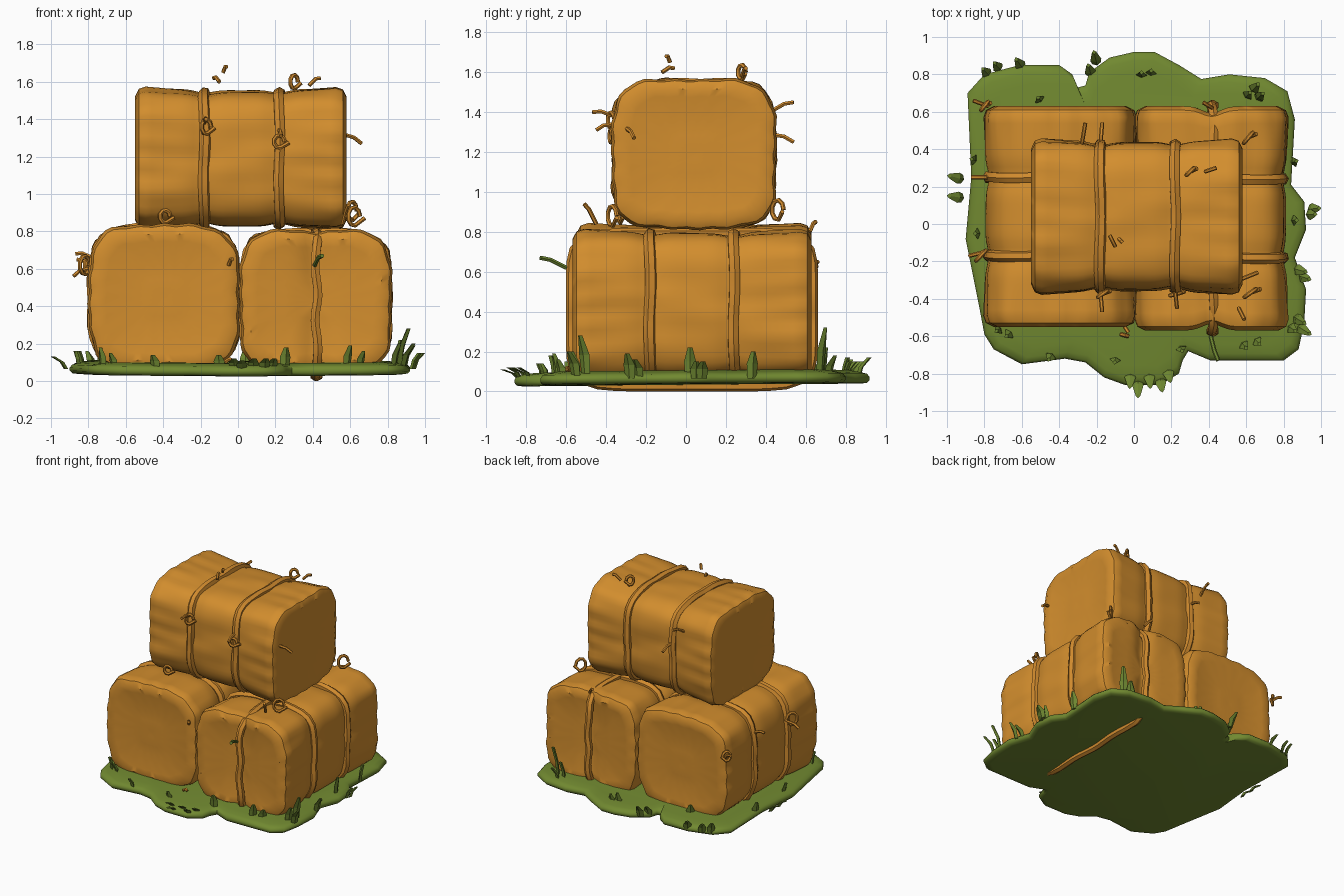
import bpy, bmesh, math, random
from mathutils import Vector
from math import sin, cos, pi, exp

if "Cube" in bpy.data.objects:
    bpy.data.objects.remove(bpy.data.objects["Cube"])

random.seed(4)

def material(name, rgb):
    m = bpy.data.materials.new(name)
    m.diffuse_color = (*rgb, 1)
    m.use_nodes = True
    m.node_tree.nodes["Principled BSDF"].inputs["Base Color"].default_value = m.diffuse_color
    return m

HAY = material("golden hay", (0.65, 0.27, 0.027))
TWINE = material("twine", (0.63, 0.255, 0.027))
GRASS = material("turf green", (0.165, 0.25, 0.03))
BLADE = material("blade green", (0.155, 0.24, 0.03))

def finish(bm, name, mat, angle=35):
    bmesh.ops.recalc_face_normals(bm, faces=bm.faces)
    me = bpy.data.meshes.new(name)
    bm.to_mesh(me)
    bm.free()
    ob = bpy.data.objects.new(name, me)
    bpy.context.collection.objects.link(ob)
    me.materials.append(mat)
    bpy.ops.object.select_all(action='DESELECT')
    ob.select_set(True)
    bpy.context.view_layer.objects.active = ob
    if angle:
        bpy.ops.object.shade_smooth_by_angle(angle=math.radians(angle))
    return ob

def loft(bm, rings):
    """Skin a list of equal rings of points and close both ends."""
    vs = [[bm.verts.new(p) for p in r] for r in rings]
    n = len(vs[0])
    for a, b in zip(vs, vs[1:]):
        for i in range(n):
            bm.faces.new((a[i], a[(i + 1) % n], b[(i + 1) % n], b[i]))
    bm.faces.new(vs[0][::-1])
    bm.faces.new(vs[-1])

def tube(name, pts, radius, closed=False, mat=TWINE):
    cu = bpy.data.curves.new(name, 'CURVE')
    cu.dimensions = '3D'
    cu.bevel_depth, cu.bevel_resolution = radius, 1
    cu.use_fill_caps = True
    sp = cu.splines.new('POLY')
    sp.points.add(len(pts) - 1)
    for p, q in zip(sp.points, pts):
        p.co = (*q, 1)
    sp.use_cyclic_u = closed
    ob = bpy.data.objects.new(name, cu)
    bpy.context.collection.objects.link(ob)
    cu.materials.append(mat)
    bpy.ops.object.select_all(action='DESELECT')
    ob.select_set(True)
    bpy.context.view_layer.objects.active = ob
    bpy.ops.object.convert(target='MESH')
    bpy.ops.object.shade_smooth_by_angle(angle=math.radians(50))

def squircle(t, n):
    r = (abs(cos(t)) ** n + abs(sin(t)) ** n) ** (-1 / n)
    return r * cos(t), r * sin(t)

def bale(name, axis, centre, half, straps, n, flare, phase, groove=None):
    """Puffy bale: half = (along axis, across, up); pinched at each strap."""
    L, W, H = half
    N = 80

    def place(a, u, v):
        p = (a, u, v) if axis == 'x' else (u, a, v)
        return Vector(p) + Vector(centre)

    def ring(a, s, lump=1.0):
        pinch = sum(exp(-((a - k) / 0.065) ** 2) for k in straps)
        s *= 1 - 0.045 * pinch * lump + flare * ((a / L) ** 2 - 0.5)
        end = (a / L) ** 2
        pts = []
        for i in range(N):
            t = 2 * pi * i / N
            x, y = squircle(t, n)
            # wrinkles run along the bale and deepen towards its ends
            w = s * (1 + lump * (0.010 * sin(7 * t + phase + 4 * a)
                                 + (0.002 + 0.012 * end) * sin(19 * t - 4 * a + phase * 2)
                                 + 0.005 * sin(11 * t + 9 * a + phase)))
            u, v, b = x * W * w, y * H * w, a
            if groove is not None:
                g = exp(-((u - groove) / 0.07) ** 2)
                b *= 1 - 0.06 * g
                v *= 1 - 0.03 * g
            pts.append(place(b, u, v))
        return pts

    # cap rings with faint concentric ripples, then the long body
    cap = [(0.97, 0.05), (0.975, 0.25), (0.965, 0.42), (0.985, 0.6), (0.985, 0.76), (1.0, 0.86), (0.965, 0.965)]
    body = [L * 0.9 * (i / 16 - 1) for i in range(33)]
    rings = [ring(-L * a, s, 0.8) for a, s in cap]
    rings += [ring(a, 1.0) for a in body]
    rings += [ring(L * a, s, 0.8) for a, s in reversed(cap)]
    bm = bmesh.new()
    loft(bm, rings)
    finish(bm, name, HAY, 40)
    # twine loops sunk into the pinches
    for j, k in enumerate(straps):
        pts = []
        for i in range(48):
            t = 2 * pi * i / 48
            x, y = squircle(t, n)
            f = 0.968 - flare * 0.42 + 0.008 * sin(11 * t + j)
            pts.append(place(k + 0.004 * sin(5 * t), x * W * f, y * H * f))
        tube(f"{name}_strap_{j + 1}", pts, 0.03, True)

# ground patch
outline = [(-.89, .70), (-.80, .80), (-.61, .85), (-.40, .85), (-.33, .80), (-.30, .73), (-.26, .74), (-.24, .81),
           (-.13, .89), (0, .92), (.11, .92), (.24, .85), (.36, .775), (.51, .80), (.70, .78), (.82, .71),
           (.86, .56), (.84, .21), (.91, .12), (.92, -.03), (.86, -.18), (.92, -.35), (.91, -.53), (.88, -.67),
           (.80, -.73), (.64, -.73), (.41, -.73), (.29, -.68), (.26, -.73), (.24, -.80), (.14, -.86), (-.05, -.86),
           (-.16, -.82), (-.26, -.74), (-.37, -.72), (-.60, -.75), (-.75, -.67), (-.80, -.59), (-.83, -.43),
           (-.90, -.08), (-.87, .25)]
bm = bmesh.new()
loft(bm, [[(x * s, y * s, z + .008 * x * x + .008 * y) for x, y in outline] for s, z in
          ((0.95, 0.032), (0.985, 0.036), (1, 0.05), (1, 0.066), (0.985, 0.082), (0.95, 0.09), (0.88, 0.1))])
finish(bm, "ground_patch", GRASS, 60)

# three bales
bale("left_bale", 'y', (-.395, .04, .445), (.59, .40, .39), (-.21, .21), 3.9, 0.03, 0.5)
bale("right_bale", 'y', (.415, .03, .43), (.60, .40, .375), (-.21, .21), 4.6, 0.04, 2.1, groove=0.0)
bale("top_bale", 'x', (.015, .04, 1.19), (.565, .405, .37), (-.195, .205), 4.4, 0.055, 3.7)

# lengthwise strap round the right bale, passing under the ground
loop = []
for i in range(56):
    x, y = squircle(2 * pi * i / 56, 7)
    loop.append((.42 + .008 * sin(i), .03 + x * .605, .41 + y * .383))
tube("lengthwise_strap", loop, 0.027, True)

# grass blades round the rim: x, y, height, outward lean
blades = [(-.92, .24, .03, .07), (-.92, .14, .03, .07), (-.78, .80, .06, .04), (-.72, .83, .05, .04),
          (-.60, .84, .05, .05), (-.50, .66, .07, .02), (-.20, .86, .07, .06), (-.23, .80, .05, .05),
          (.04, .79, .07, .02), (.09, .80, .05, .02), (.60, .68, .12, .03), (.66, .67, .22, .04), (.63, .71, .08, .05),
          (.94, .08, .05, .05), (.93, .05, .05, .04), (.89, -.28, .09, .05), (.86, -.24, .06, .06),
          (.86, -.50, .18, .06), (.88, -.55, .10, .07), (.83, -.55, .10, .04), (.65, -.62, .06, .03),
          (.58, -.64, .09, .03), (.25, -.66, .08, .02), (.14, -.83, .02, .06), (.08, -.80, .02, .07),
          (.02, -.84, .01, .08), (-.02, -.80, .02, .07), (.18, -.78, .02, .06), (-.10, -.72, .04, .02),
          (-.44, -.70, .04, .03), (-.72, -.56, .08, .02), (-.66, -.58, .05, .03), (-.83, -.05, .06, .02),
          (-.85, .34, .06, .02), (.85, .02, .12, .02), (.85, .33, .10, .02)]
bm = bmesh.new()
for x, y, h, lean in blades:
    out = Vector((x, y, 0)).normalized()
    side = Vector((-out.y, out.x, 0))
    base = Vector((x, y, .065))
    rings = []
    for f, w in ((0, .024), (.55, .030), (1, .012)):
        c = base + out * lean * f * f + Vector((0, 0, (h + .035) * f))
        rings.append([c + side * w, c + out * .012, c - side * w, c - out * .012])
    loft(bm, rings)
finish(bm, "grass_blades", BLADE, 0)

# loose straw: closed little curls (x, y, z, size)
curls = [(.30, .28, 1.60, .033), (.61, .46, .91, .045), (.62, -.37, .88, .045), (-.82, -.17, .62, .045),
         (-.80, .63, .62, .035), (-.17, -.375, 1.36, .035), (.22, -.375, 1.28, .03), (-.39, -.33, .88, .03)]
for i, (x, y, z, s) in enumerate(curls):
    a = random.uniform(0.5, 1.0)
    pts = [(x + s * cos(t) * a, y + s * cos(t) * (1.2 - a), z + s * 1.1 * sin(t))
           for t in (k * 2 * pi / 9 for k in range(8))]
    tube(f"straw_curl_{i + 1}", pts + [(x + s * 1.8 * a, y + s * .5, z - s * .2)], 0.012)

# loose straw: bent stalks (start, direction)
stalks = [((-.10, -.12, 1.60), (-.03, .06, .02)), ((-.08, -.08, 1.65), (.02, -.02, .03)),
          ((.38, .28, 1.58), (.06, .02, .04)), ((.56, -.30, 1.32), (.10, .04, -.05)),
          ((-.18, -.36, 1.38), (.01, -.11, .02)), ((.22, -.36, 1.34), (.01, -.09, -.03)),
          ((-.28, .42, 1.40), (.02, .12, .05)), ((-.18, .42, 1.29), (.01, .12, -.04)),
          ((-.78, .25, .66), (-.09, 0, .02)), ((-.78, .63, .6), (-.08, .03, .05)),
          ((.56, -.45, .84), (.03, -.06, .10)), ((.42, .62, .8), (-.05, .03, .05)),
          ((-.05, -.55, .62), (.02, -.03, .03)), ((-.8, -.15, .6), (-.08, -.02, -.04)),
          ((-.07, -.59, .10), (.04, -.01, .01))]
for i, (p, d) in enumerate(stalks):
    p, d = Vector(p), Vector(d)
    tube(f"straw_stalk_{i + 1}", [p, p + d * .6 + Vector((0, 0, .012)), p + d], 0.011)

# green stalk stuck into the right bale's front
tube("green_stalk", [(.41, -.60, .62), (.43, -.68, .66), (.45, -.73, .67)], 0.012, mat=BLADE)
